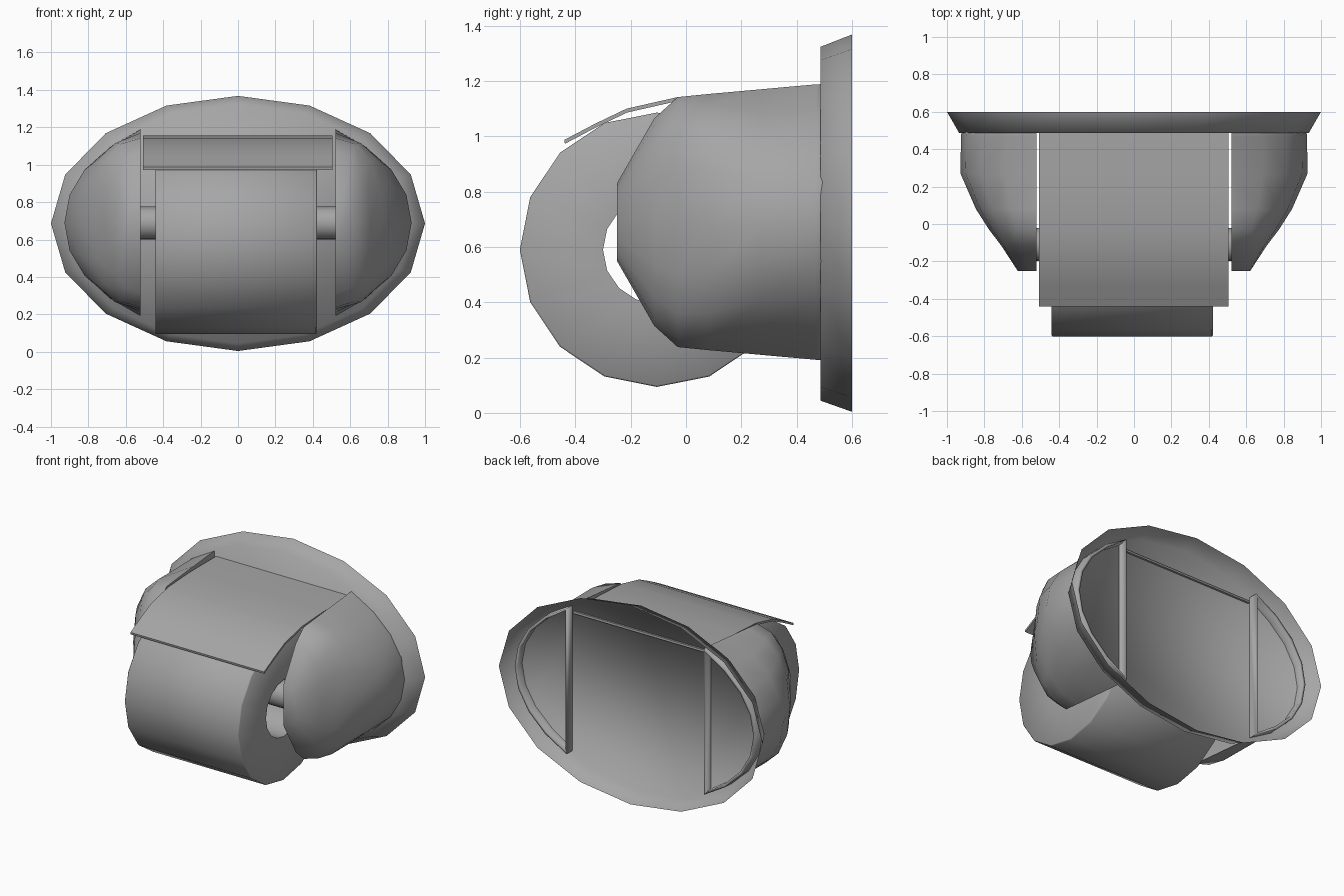
import bpy, bmesh, math
from math import sin, cos, pi

if "Cube" in bpy.data.objects:
    bpy.data.objects.remove(bpy.data.objects["Cube"])

grey = bpy.data.materials.new("mid_grey")
grey.diffuse_color = (0.38, 0.38, 0.38, 1)
grey.use_nodes = True
grey.node_tree.nodes["Principled BSDF"].inputs["Base Color"].default_value = grey.diffuse_color


def make(name, rings, caps=(False, False), thick=0, angle=None):
    """Loft a list of equal-length vertex rings into one object."""
    bm = bmesh.new()
    vr = [[bm.verts.new(p) for p in r] for r in rings]
    n = len(vr[0])
    for a, b in zip(vr, vr[1:]):
        for i in range(n):
            j = (i + 1) % n
            bm.faces.new((a[i], a[j], b[j], b[i]))
    if caps[0]:
        bm.faces.new(vr[0])
    if caps[1]:
        bm.faces.new(vr[-1])
    bmesh.ops.remove_doubles(bm, verts=bm.verts, dist=1e-4)
    bmesh.ops.recalc_face_normals(bm, faces=bm.faces)
    me = bpy.data.meshes.new(name)
    bm.to_mesh(me)
    bm.free()
    me.materials.append(grey)
    ob = bpy.data.objects.new(name, me)
    bpy.context.collection.objects.link(ob)
    bpy.ops.object.select_all(action='DESELECT')
    ob.select_set(True)
    bpy.context.view_layer.objects.active = ob
    if angle is None:
        bpy.ops.object.shade_smooth()
    else:
        bpy.ops.object.shade_smooth_by_angle(angle=math.radians(angle))
    if thick:
        m = ob.modifiers.new("thickness", 'SOLIDIFY')
        m.thickness = thick
        m.offset = -1
    return ob


def circle_yz(x, r, cy, cz, n=16):
    return [(x, cy + r * cos(2 * pi * i / n), cz + r * sin(2 * pi * i / n)) for i in range(n)]


def ellipse_xz(y, a, b, cz, n=16):
    return [(a * cos(2 * pi * i / n), y, cz + b * sin(2 * pi * i / n)) for i in range(n)]


# Wall plate: shallow oval dish, open at the back
make("wall_plate", [ellipse_xz(0.6, 1.0, 0.682, 0.686),
                    ellipse_xz(0.487, 0.935, 0.64, 0.684)], caps=(False, True))

# Side arms: hollow cups, flat on the inner side
# (y, outer x, half height, fullness: 0 = slice of the plate oval, 1 = boxy half oval)
WALL = 0.52
SECTIONS = [(0.55, 0.915, 0.5, 0), (0.47, 0.925, 0.498, 0), (0.27, 0.928, 0.48, 0.15),
            (0.08, 0.845, 0.463, 0.9), (-0.03, 0.775, 0.452, 1), (-0.115, 0.71, 0.375, 1),
            (-0.25, 0.622, 0.14, 1)]


def arm_ring(y, a, h, full, side, n=8):
    t0 = math.acos(WALL / a)
    ring = []
    for i in range(n + 1):
        u = 1 - 2 * i / n
        t, q = t0 * u, pi / 2 * u
        x = (1 - full) * a * cos(t) + full * (WALL + (a - WALL) * abs(cos(q)) ** 0.9)
        z = (1 - full) * h * sin(t) / sin(t0) + full * h * math.copysign(abs(sin(q)) ** 0.9, q)
        ring.append((side * x, y, 0.69 + z))
    return ring


for side, label in ((-1, "left_arm"), (1, "right_arm")):
    make(label, [arm_ring(*s, side) for s in SECTIONS], caps=(False, True),
         thick=0.02, angle=65)

# Spindle between the arms
make("spindle", [circle_yz(x, 0.088, -0.11, 0.688) for x in (-0.53, 0.53)],
     caps=(True, True), angle=40)

# Paper roll: tube with slightly softened outer rims
R, r, cy, cz = 0.496, 0.195, -0.105, 0.59
profile = [(-0.442, r), (-0.442, R - 0.006), (-0.436, R), (0.416, R),
           (0.422, R - 0.006), (0.422, r), (-0.442, r)]
make("paper_roll", [circle_yz(x, q, cy, cz) for x, q in profile], angle=50)

# Cover flap curving over the roll
path = [(0.5, 1.155), (0.2, 1.155), (-0.03, 1.142), (-0.215, 1.1),
        (-0.33, 1.045), (-0.44, 0.987)]
outline = path + [(y + 0.002, z - 0.014) for y, z in reversed(path)]
make("cover_flap", [[(x, y, z) for y, z in outline] for x in (-0.508, 0.506)],
     caps=(True, True), angle=40)
